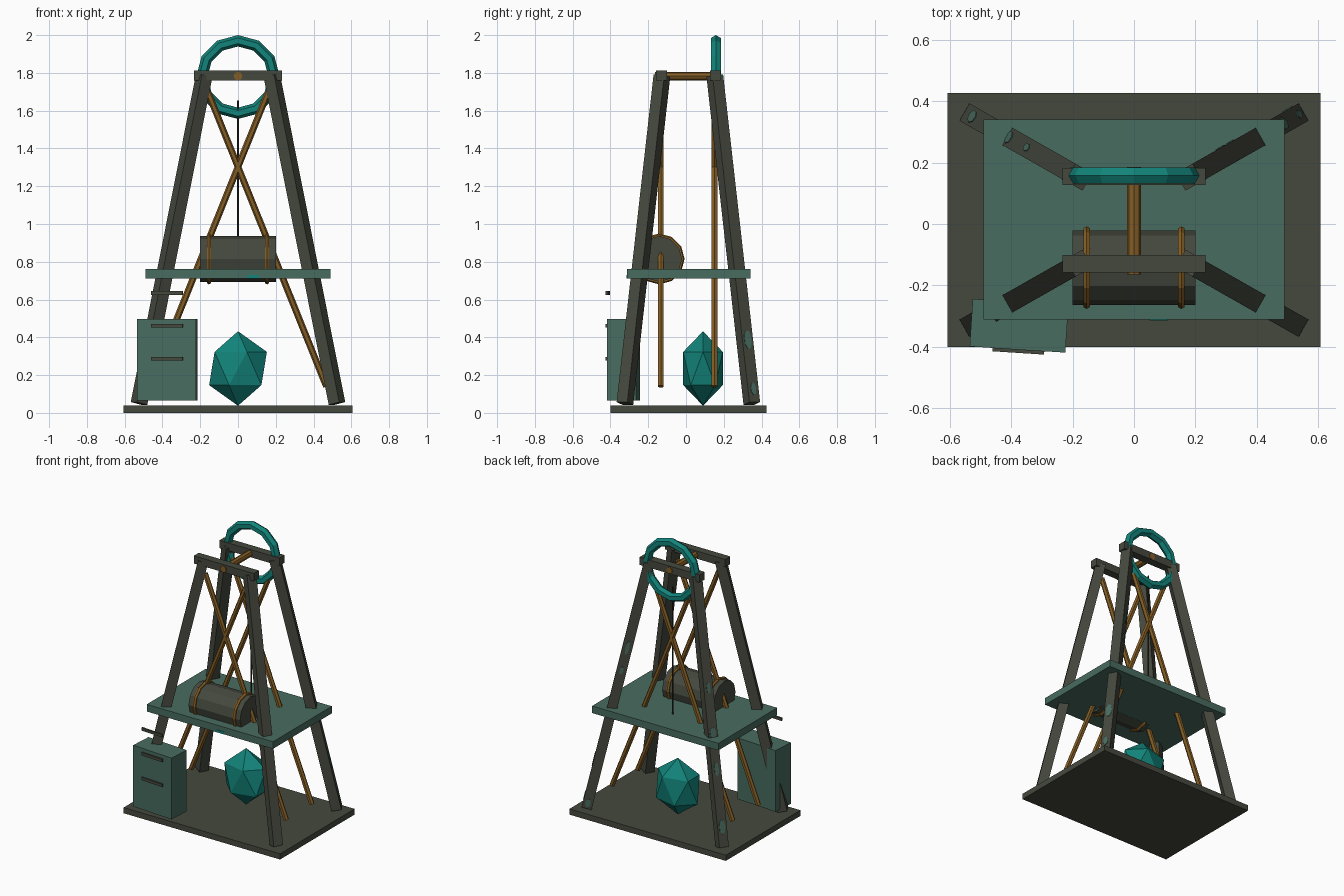
import bpy, bmesh, math
from mathutils import Vector, Matrix

if "Cube" in bpy.data.objects:
    bpy.data.objects.remove(bpy.data.objects["Cube"])


def mat(name, r, g, b):
    m = bpy.data.materials.new(name)
    m.diffuse_color = (r, g, b, 1)
    m.use_nodes = True
    m.node_tree.nodes["Principled BSDF"].inputs["Base Color"].default_value = m.diffuse_color
    return m


OLIVE = mat("weathered_olive", .060, .066, .048)
GREEN = mat("verdigris_green", .065, .150, .117)
TEAL = mat("bright_teal", .006, .230, .195)
BRASS = mat("aged_brass", .230, .110, .018)
ROPE = mat("dark_rope", .030, .024, .016)
CY = 0.0125  # middle of the frame in y


def finish(name, bm, material, matrix=Matrix()):
    bmesh.ops.recalc_face_normals(bm, faces=bm.faces)
    me = bpy.data.meshes.new(name)
    bm.to_mesh(me)
    bm.free()
    me.materials.append(material)
    ob = bpy.data.objects.new(name, me)
    ob.matrix_world = matrix
    bpy.context.collection.objects.link(ob)
    return ob


def box(name, size, material, matrix):
    bm = bmesh.new()
    bmesh.ops.create_cube(bm, size=1)
    bmesh.ops.scale(bm, vec=size, verts=bm.verts)
    return finish(name, bm, material, matrix)


def rod(name, a, b, radius, sides, material, spin=0):
    a, b = Vector(a), Vector(b)
    bm = bmesh.new()
    bmesh.ops.create_cone(bm, cap_ends=True, segments=sides, radius1=radius,
                          radius2=radius, depth=(b - a).length)
    rot = (b - a).to_track_quat('Z', 'Y').to_matrix().to_4x4()
    return finish(name, bm, material, Matrix.Translation((a + b) / 2) @ rot
                  @ Matrix.Rotation(spin, 4, 'Z'))


def ring(name, center, axis, major, minor, n, k, material):
    """Low-poly torus around the x or y axis."""
    bm = bmesh.new()
    rows = []
    for i in range(n):
        a = 2 * math.pi * i / n
        row = []
        for j in range(k):
            t = 2 * math.pi * j / k
            r, h = major + minor * math.cos(t), minor * math.sin(t)
            u, v = r * math.cos(a), r * math.sin(a)
            row.append(bm.verts.new((u, h, v) if axis == 'Y' else (h, u, v)))
        rows.append(row)
    for i in range(n):
        for j in range(k):
            p, q = rows[i], rows[(i + 1) % n]
            bm.faces.new((p[j], q[j], q[(j + 1) % k], p[(j + 1) % k]))
    return finish(name, bm, material, Matrix.Translation(center))


def at(x, y, z):
    return Matrix.Translation((x, y, z))


# Base plate and work platform
box("base_plate", (1.214, .826, .04), OLIVE, at(0, CY, .02))
box("platform", (.98, .652, .05), GREEN, at(0, CY + .002, .736))

# Splayed legs, turned to face the corners
frames = {}
for sx in (-1, 1):
    for sy in (-1, 1):
        a = Vector((sx * .524, CY + sy * .336, .05))
        b = Vector((sx * .179, CY + sy * .14, 1.785))
        up = (b - a).normalized()
        side = up.cross(Vector((sx * .345, sy * .196, 0))).normalized()
        out = side.cross(up)
        m = Matrix((out, side, up)).transposed().to_4x4()
        m.translation = (a + b) / 2
        frames[sx, sy] = m
        box("leg", (.065, .065, (b - a).length), OLIVE, m)

# Corrosion patches: thin plates on the back legs (side, face, height, size)
for sx, face, z, w, h in ((1, 'out', .38, .022, .055), (1, 'out', .12, .016, .035),
                          (1, 'back', 1.19, .013, .05), (1, 'back', 1.03, .012, .03),
                          (1, 'back', .09, .018, .03), (-1, 'out', 1.07, .014, .04),
                          (-1, 'out', .78, .022, .04), (-1, 'out', .55, .016, .05),
                          (-1, 'out', .18, .022, .05)):
    bm = bmesh.new()
    bmesh.ops.create_cone(bm, cap_ends=True, segments=7, radius1=1, radius2=1, depth=.004)
    bmesh.ops.scale(bm, vec=(h, w, 1), verts=bm.verts)
    if face == 'out':
        turn = Matrix.Rotation(math.pi / 2, 4, 'Y')
        off = Vector((.0335, 0, 0))
    else:
        turn = Matrix.Rotation(math.pi / 2, 4, 'X') @ Matrix.Rotation(math.pi / 2, 4, 'Z')
        off = Vector((0, .0335 * sx, 0))
    off.z = (z - .9175) * 1.025
    finish("corrosion_patch", bm, GREEN, frames[sx, 1] @ Matrix.Translation(off) @ turn)
box("platform_stain", (.06, .004, .018), TEAL, at(.08, -.3125, .721))

# Top beams and crossed braces, front and back
for sy in (-1, 1):
    y = CY + sy * .142
    box("top_beam", (.466, .056, .054), OLIVE, at(0, y, 1.786))
    for sx in (-1, 1):
        rod("cross_brace", (sx * .468, y - .004, .14), (-sx * .16, y - .004, 1.70),
            .0175, 6, BRASS)

# Pulley wheel, axle and rope
rod("axle", (0, -.165, 1.783), (0, .185, 1.783), .023, 8, BRASS)
ring("pulley_wheel", (0, .158, 1.778), 'Y', .192, .03, 12, 6, TEAL)
rod("hoist_rope", (0, .146, .75), (0, .146, 1.655), .005, 6, ROPE)

# Winding drum with brass bands
rod("winding_drum", (-.2, -.142, .815), (.2, -.142, .815), .121, 12, OLIVE)
for x in (-.154, .154):
    ring("drum_band", (x, -.142, .815), 'X', .122, .0125, 12, 6, BRASS)

# Crystal hanging below the platform
bm = bmesh.new()
bmesh.ops.create_icosphere(bm, subdivisions=1, radius=1)
bmesh.ops.scale(bm, vec=(.171, .123, .197), verts=bm.verts)
finish("crystal", bm, TEAL, at(0, .09, .235))

# Slightly turned cabinet with three handles
turn = Matrix.Rotation(math.radians(-3.7), 4, 'Z')
box("cabinet", (.312, .155, .43), GREEN, at(-.374, -.331, .281) @ turn)
for z in (.287, .461, .635):
    box("cabinet_handle", (.168, .012, .02), OLIVE, at(-.376, -.4135, z) @ turn)
